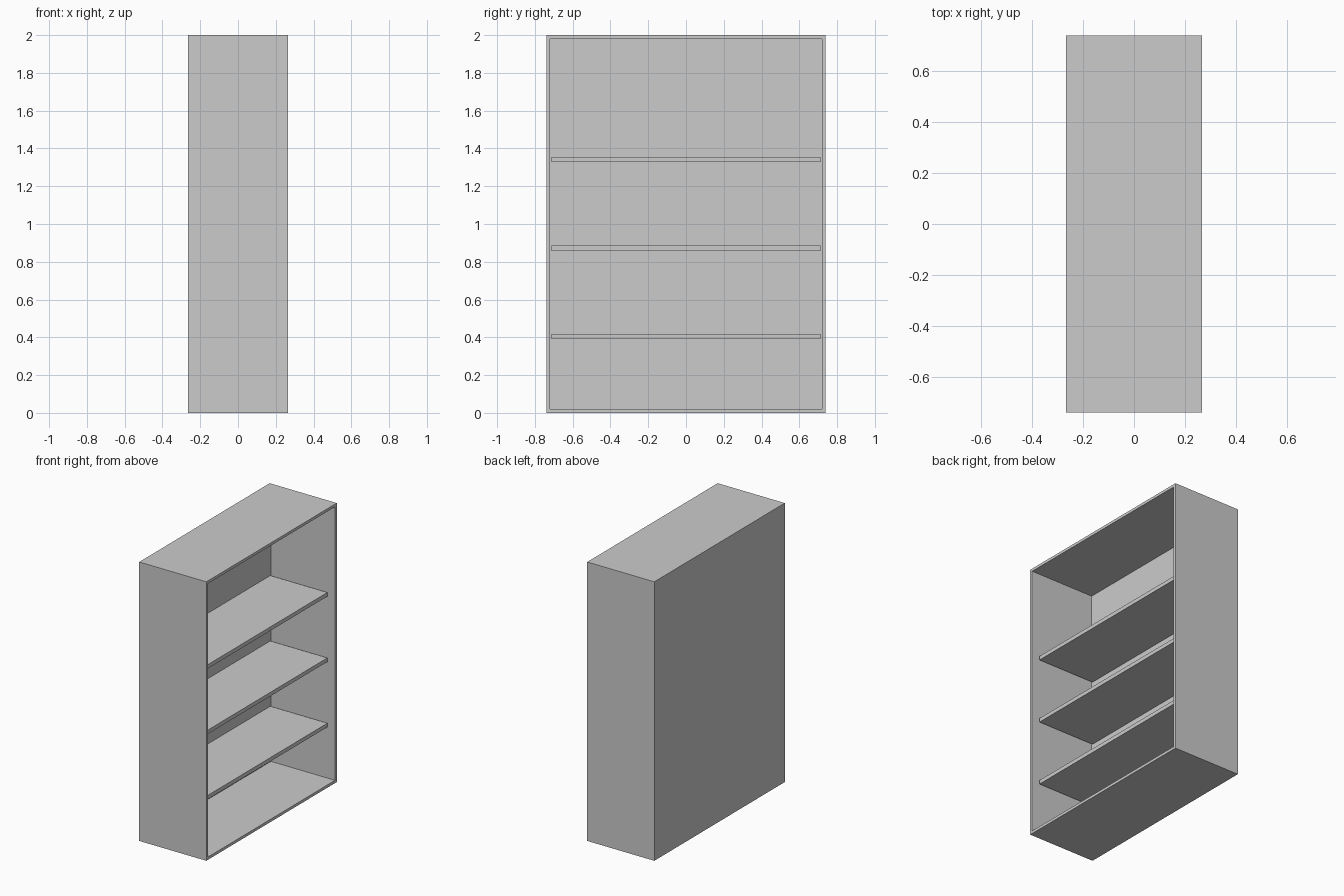
import bpy
import bmesh
from mathutils import Matrix, Vector

if "Cube" in bpy.data.objects:
    bpy.data.objects.remove(bpy.data.objects["Cube"])

DEPTH, WIDTH, HEIGHT = 0.532, 1.478, 2.0
BOARD = 0.028          # board thickness
BACK = 0.024           # back panel thickness
RECESS = 0.055         # shelves sit behind the front rim


def box(bm, size, centre):
    bmesh.ops.create_cube(
        bm, size=1.0,
        matrix=Matrix.Translation(centre) @ Matrix.Diagonal((*size, 1.0)))


def finish(bm, name):
    bmesh.ops.recalc_face_normals(bm, faces=bm.faces)
    mesh = bpy.data.meshes.new(name)
    bm.to_mesh(mesh)
    bm.free()
    obj = bpy.data.objects.new(name, mesh)
    bpy.context.collection.objects.link(obj)
    return obj


# Carcass: a solid box whose +x face is inset and pushed in to the back panel
bm = bmesh.new()
box(bm, (DEPTH, WIDTH, HEIGHT), (0, 0, HEIGHT / 2))
bm.normal_update()
opening = max(bm.faces, key=lambda f: f.normal.x)
bmesh.ops.inset_region(bm, faces=[opening], thickness=BOARD)
floor = bmesh.ops.extrude_discrete_faces(bm, faces=[opening])["faces"][0]
bmesh.ops.translate(bm, verts=floor.verts, vec=Vector((BACK - DEPTH, 0, 0)))
finish(bm, "carcass")

# Three shelves spanning between the side panels
x_back, x_front = -DEPTH / 2 + BACK, DEPTH / 2 - RECESS
for i, z in enumerate((0.404, 0.872, 1.341)):
    bm = bmesh.new()
    box(bm, (x_front - x_back, WIDTH - 2 * BOARD, BOARD),
        ((x_front + x_back) / 2, 0, z))
    finish(bm, f"shelf_{i + 1}")
